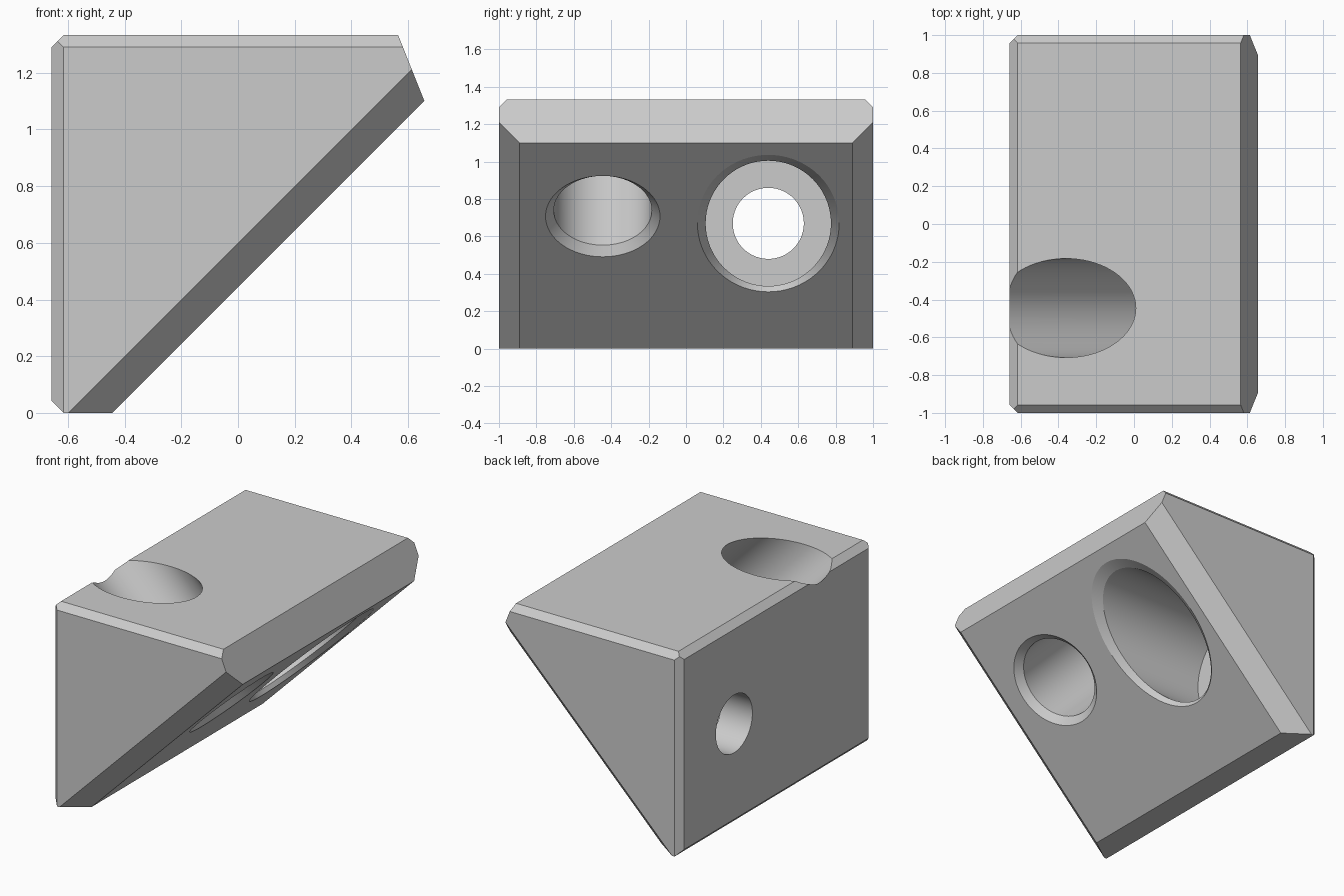
import bpy, bmesh
from math import cos, sin, tau, sqrt, radians
from mathutils import Vector

if "Cube" in bpy.data.objects:
    bpy.data.objects.remove(bpy.data.objects["Cube"])

grey = bpy.data.materials.new("plain_grey")
grey.use_nodes = True
grey.diffuse_color = (0.6, 0.6, 0.6, 1)
grey.node_tree.nodes["Principled BSDF"].inputs["Base Color"].default_value = (0.6, 0.6, 0.6, 1)

X, Y, Z = Vector((1, 0, 0)), Vector((0, 1, 0)), Vector((0, 0, 1))
HALF_X, HEIGHT, EDGE = 0.658, 1.333, 0.042
SLOPE_X = -0.443                       # where the sloped face meets the ground
SLOPE_N = (X - Z).normalized()         # outward normal of the sloped face
SLOPE_UP = (X + Z).normalized()
RIM = 0.044                            # chamfer on the hole mouths
SEGMENTS = 72


def make_object(name, bm):
    bmesh.ops.recalc_face_normals(bm, faces=bm.faces)
    mesh = bpy.data.meshes.new(name)
    bm.to_mesh(mesh)
    bm.free()
    mesh.materials.append(grey)
    obj = bpy.data.objects.new(name, mesh)
    bpy.context.collection.objects.link(obj)
    return obj


def trim(bm, point, normal):
    """Cut away everything beyond a plane and close the cut."""
    geom = bm.verts[:] + bm.edges[:] + bm.faces[:]
    bmesh.ops.bisect_plane(bm, geom=geom, dist=1e-5, plane_co=point,
                           plane_no=normal, clear_outer=True)
    bmesh.ops.holes_fill(bm, edges=[e for e in bm.edges if e.is_boundary], sides=0)


def ring(center, u, v, ru, rv=None, grow=0.0):
    """Ellipse of points, optionally offset outwards by a constant width."""
    rv = rv or ru
    points = []
    for i in range(SEGMENTS):
        c, s = cos(tau * i / SEGMENTS), sin(tau * i / SEGMENTS)
        out = (u * (c / ru) + v * (s / rv)).normalized()
        points.append(center + u * (ru * c) + v * (rv * s) + out * grow)
    return points


def drill(body, name, rings):
    """Loft the rings into a closed cutter and subtract it."""
    bm = bmesh.new()
    loops = [[bm.verts.new(p) for p in r] for r in rings]
    for a, b in zip(loops, loops[1:]):
        for i in range(SEGMENTS):
            j = (i + 1) % SEGMENTS
            bm.faces.new((a[i], a[j], b[j], b[i]))
    bm.faces.new(loops[0][::-1])
    bm.faces.new(loops[-1])
    cutter = make_object(name, bm)
    cutter.hide_render = True
    mod = body.modifiers.new(name, "BOOLEAN")
    mod.operation, mod.solver, mod.object = "DIFFERENCE", "EXACT", cutter
    bpy.ops.object.modifier_apply(modifier=mod.name)
    bpy.data.objects.remove(cutter)


def flare(inner, mouth):
    """Continue the chamfer past the surface for a clean cut."""
    return [a + (b - a) * 1.4 for a, b in zip(inner, mouth)]


# Wedge block: a box trimmed by the slope, the blunt end and the edge chamfers
bm = bmesh.new()
bmesh.ops.create_cube(bm, size=1)
for vert in bm.verts:
    vert.co = Vector((vert.co.x * 2 * HALF_X, vert.co.y * 2, (vert.co.z + 0.5) * HEIGHT))
foot = X * SLOPE_X
trim(bm, foot, SLOPE_N)
trim(bm, Vector((HALF_X, 0, 1.10)), Vector((0.233, 0, 0.093)))
left, top = -X * HALF_X, Z * HEIGHT
trim(bm, left + top + X * EDGE, Z - X)
trim(bm, left + X * EDGE, -X - Z)
for side in (-Y, Y):
    trim(bm, left + side + X * EDGE, side - X)
    trim(bm, top + side - Z * EDGE, side + Z)
    trim(bm, foot + side * 0.89, SLOPE_N + side)
block = make_object("wedge_block", bm)
bpy.context.view_layer.objects.active = block
block.select_set(True)

# Horizontal counterbored screw hole, running along x
bore, shank, y, z, floor = 0.335, 0.19, 0.44, 0.67, -0.43
center = Vector((z + SLOPE_X, y, z))
mouth = ring(center, Y, SLOPE_UP, bore, bore * sqrt(2), RIM)
inner = [p - X * RIM for p in ring(center, Y, SLOPE_UP, bore, bore * sqrt(2))]
drill(block, "screw_hole", [
    ring(Vector((-1, y, z)), Y, Z, shank),
    ring(Vector((floor, y, z)), Y, Z, shank),
    ring(Vector((floor, y, z)), Y, Z, bore),
    inner, flare(inner, mouth)])

# Slanted hole, square to the sloped face
radius = 0.262
center = Vector((0.7075 + SLOPE_X, -0.445, 0.7075))
mouth = ring(center, Y, SLOPE_UP, radius + RIM)
inner = ring(center - SLOPE_N * RIM, Y, SLOPE_UP, radius)
drill(block, "slanted_hole", [
    ring(center - SLOPE_N * 2, Y, SLOPE_UP, radius),
    inner, flare(inner, mouth)])

bpy.ops.object.shade_smooth_by_angle(angle=radians(20))
